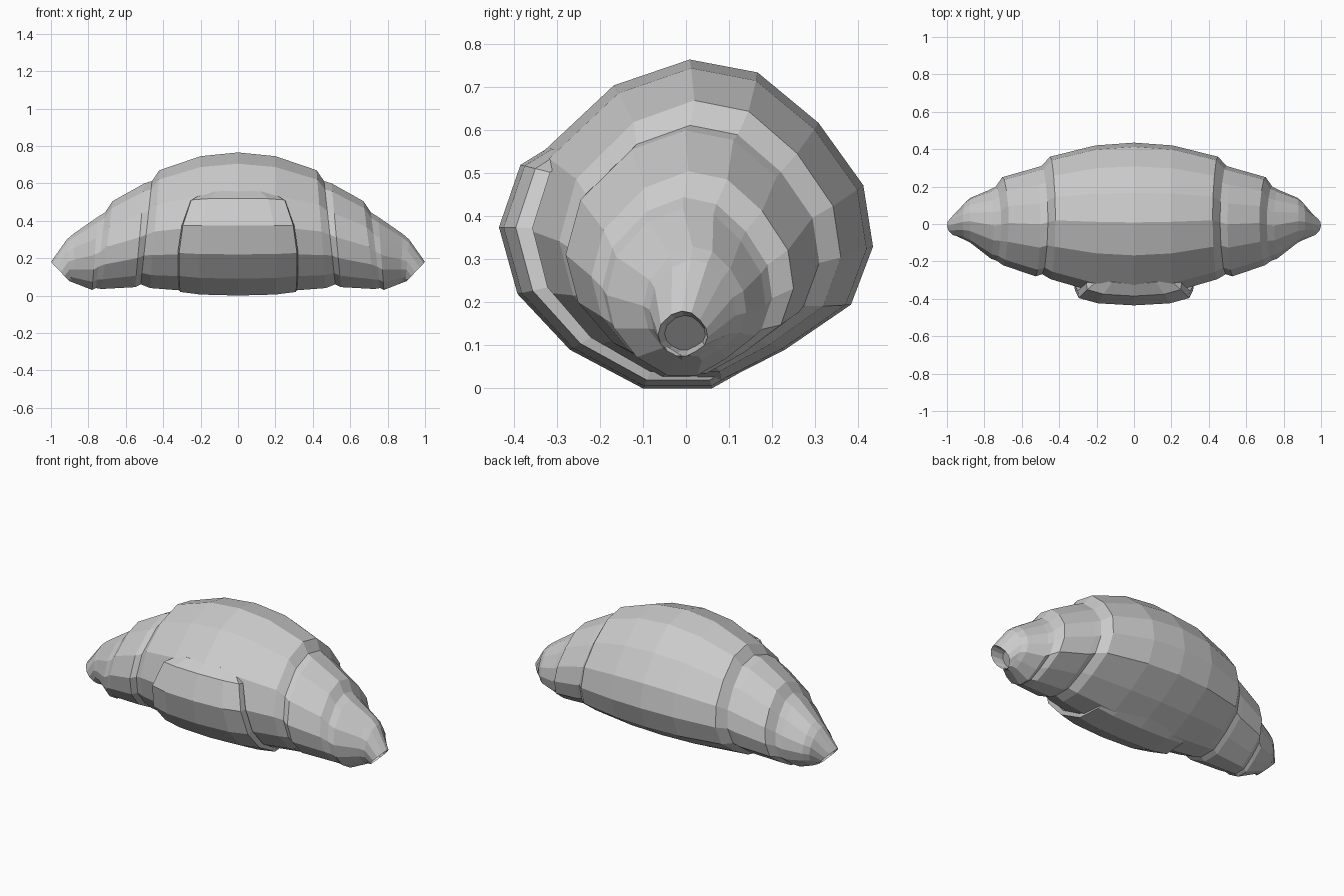
import bpy, bmesh

if "Cube" in bpy.data.objects:
    bpy.data.objects.remove(bpy.data.objects["Cube"])

# Normalised cross-section: y from -1 (front) to 1 (back), t from 0 (bottom) to 1 (top)
SECTION = [(-.04, 1), (.345, .96), (.69, .804), (.945, .61), (1, .42), (.875, .24),
           (.5, .1), (.14, 0), (-.23, 0), (-.62, .11), (-.9, .28), (-1, .48),
           (-.88, .71), (-.47, .92)]

# Roll stations: x, top, bottom, back, front, outward lean of the lower part
RINGS = [(0, .765, .015, .435, -.385, 0), (.2, .745, .02, .42, -.365, .01),
         (.42, .67, .04, .36, -.295, .05), (.46, .612, .06, .31, -.268, .06),
         (.50, .60, .045, .30, -.28, .05), (.67, .505, .035, .25, -.22, .06),
         (.71, .445, .04, .20, -.195, .05), (.75, .42, .03, .185, -.185, .03),
         (.88, .33, .065, .14, -.10, -.01), (.915, .30, .075, .115, -.085, -.02),
         (1.0, .18, .075, .05, -.065, -.10)]
HOLLOW = (.92, .17, .09, .045, -.05, -.08)


def loft(name, rows):
    """Skin a list of point rings and cap both ends."""
    bm = bmesh.new()
    vs = [[bm.verts.new(p) for p in row] for row in rows]
    n = len(rows[0])
    for a, b in zip(vs, vs[1:]):
        for i in range(n):
            j = (i + 1) % n
            bm.faces.new((a[i], a[j], b[j], b[i]))
    bm.faces.new(vs[0])
    bm.faces.new(vs[-1])
    bmesh.ops.recalc_face_normals(bm, faces=bm.faces)
    me = bpy.data.meshes.new(name)
    bm.to_mesh(me)
    bm.free()
    ob = bpy.data.objects.new(name, me)
    bpy.context.collection.objects.link(ob)
    return ob


def ring(side, x, top, bot, back, front, lean):
    mid, half = (back + front) / 2, (back - front) / 2
    return [(side * (x + lean * (1 - t)), mid + half * y, bot + (top - bot) * t)
            for y, t in SECTION]


# Rolled dough body with stepped layers and hollow tips
half = RINGS + [HOLLOW]
rows = [ring(-1, *r) for r in reversed(half)] + [ring(1, *r) for r in half[1:]]
loft("rolled_body", rows)

# Outer flap wrapped over the front and under the base: y, z, half width
FLAP = [(-.25, .53, .17), (-.32, .56, .18), (-.385, .52, .25), (-.435, .375, .295),
        (-.392, .22, .315), (-.27, .09, .315), (-.10, 0, .31), (.06, 0, .30),
        (.22, .09, .28), (.23, .14, .26)]
# Fraction of the half width, and how far the surface lies out from the roll axis
STEPS = [(-1.02, .82), (-1, .91), (-.65, .975), (0, 1), (.65, .975), (1, .91), (1.02, .82)]
flap_rows = [[(f * w, y * s, .36 + (z - .36) * (1 - (1 - s) * .6)) for f, s in STEPS]
             for y, z, w in FLAP]
loft("front_flap", flap_rows)
